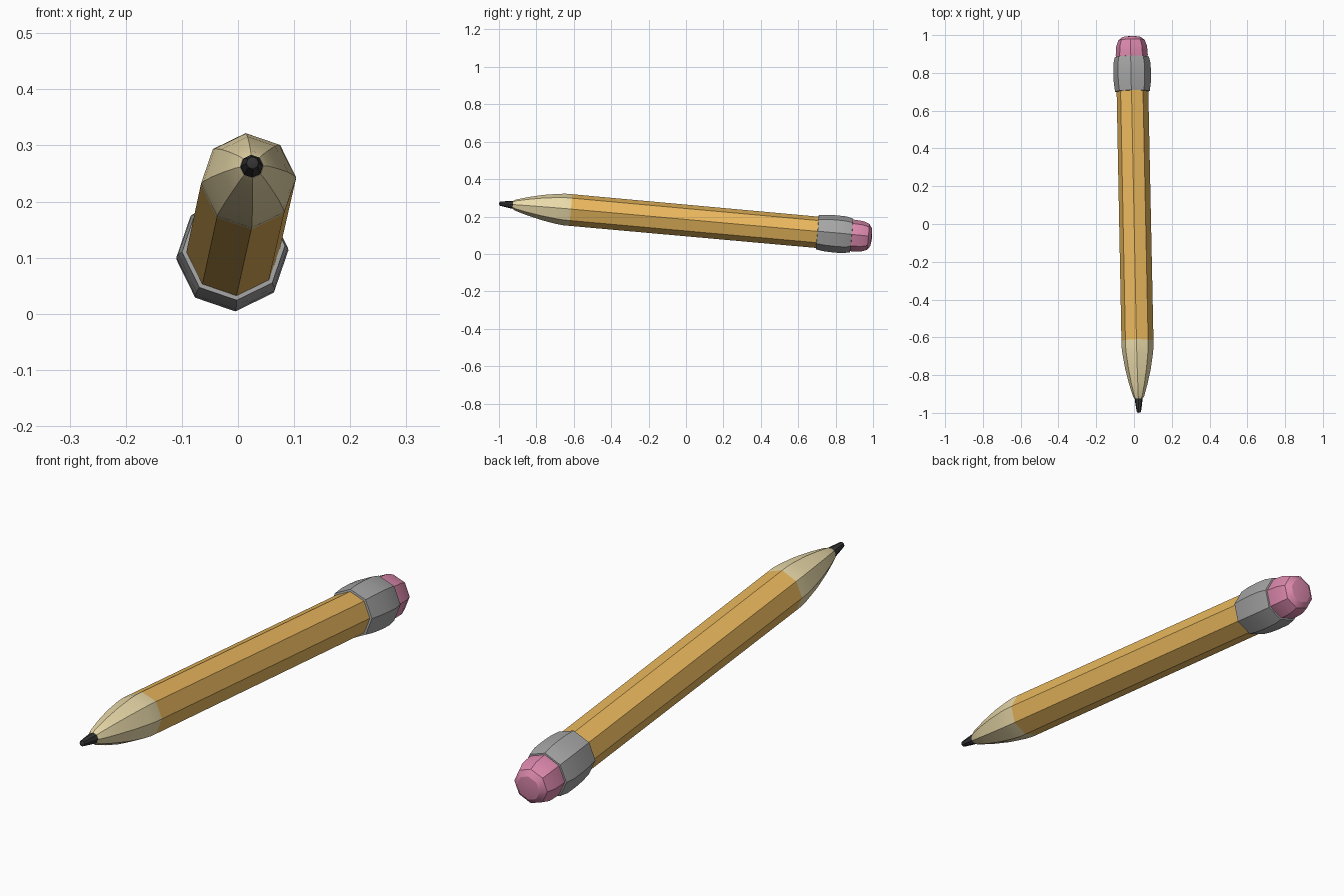
import bpy, bmesh, math
from mathutils import Matrix

if "Cube" in bpy.data.objects:
    bpy.data.objects.remove(bpy.data.objects["Cube"])

SIDES = 8
TURN = math.radians(3.5)
# Pencil axis: tip raised at -y, slightly yawed
POSE = (Matrix.Translation((0.006, 0, 0.179))
        @ Matrix.Rotation(0.02, 4, 'Z') @ Matrix.Rotation(-0.09, 4, 'X'))


def lathe(name, profile, color=None):
    """Octagonal solid along local y from (position, radius) pairs; radius 0 closes to a point."""
    bm = bmesh.new()
    rings = []
    for y, r in profile:
        if r == 0:
            rings.append([bm.verts.new((0, y, 0))])
        else:
            rings.append([bm.verts.new((r * math.cos(TURN + k * math.tau / SIDES), y,
                                        r * math.sin(TURN + k * math.tau / SIDES)))
                          for k in range(SIDES)])
    for a, b in zip(rings, rings[1:]):
        for k in range(SIDES):
            j = (k + 1) % SIDES
            if len(a) == 1:
                bm.faces.new((a[0], b[k], b[j]))
            elif len(b) == 1:
                bm.faces.new((a[k], a[j], b[0]))
            else:
                bm.faces.new((a[k], a[j], b[j], b[k]))
    for ring in (rings[0], rings[-1]):
        if len(ring) > 1:
            bm.faces.new(ring)
    bmesh.ops.recalc_face_normals(bm, faces=bm.faces)
    bm.transform(POSE)
    mesh = bpy.data.meshes.new(name)
    bm.to_mesh(mesh)
    bm.free()
    # smooth along the length, crisp between the eight sides
    for p in mesh.polygons:
        p.use_smooth = True
    mesh.set_sharp_from_angle(angle=math.radians(30))
    if color:
        mat = bpy.data.materials.new(name + "_color")
        mat.diffuse_color = (*color, 1)
        mat.use_nodes = True
        mat.node_tree.nodes["Principled BSDF"].inputs["Base Color"].default_value = mat.diffuse_color
        mesh.materials.append(mat)
    ob = bpy.data.objects.new(name, mesh)
    bpy.context.collection.objects.link(ob)
    return ob


# Graphite point
lathe("lead", [(-1.004, 0), (-1.0, 0.011), (-0.975, 0.015), (-0.94, 0.020), (-0.915, 0.021)],
      (0.035, 0.035, 0.035))
# Sharpened wood, bulging slightly
lathe("wood_cone", [(-0.93, 0.021), (-0.915, 0.030), (-0.85, 0.049), (-0.77, 0.068),
                    (-0.69, 0.081), (-0.65, 0.085), (-0.62, 0.085)], (0.82, 0.70, 0.40))
# Painted barrel
lathe("barrel", [(-0.62, 0.085), (0.72, 0.084)], (0.82, 0.48, 0.11))
# Metal ferrule
lathe("ferrule", [(0.704, 0.082), (0.705, 0.092), (0.75, 0.098), (0.80, 0.100), (0.85, 0.099),
                  (0.888, 0.091), (0.890, 0.078)], (0.38, 0.38, 0.38))
# Eraser
lathe("eraser", [(0.875, 0.084), (0.90, 0.085), (0.945, 0.082), (0.978, 0.070),
                 (0.994, 0.048), (1.000, 0)], (0.72, 0.25, 0.42))
